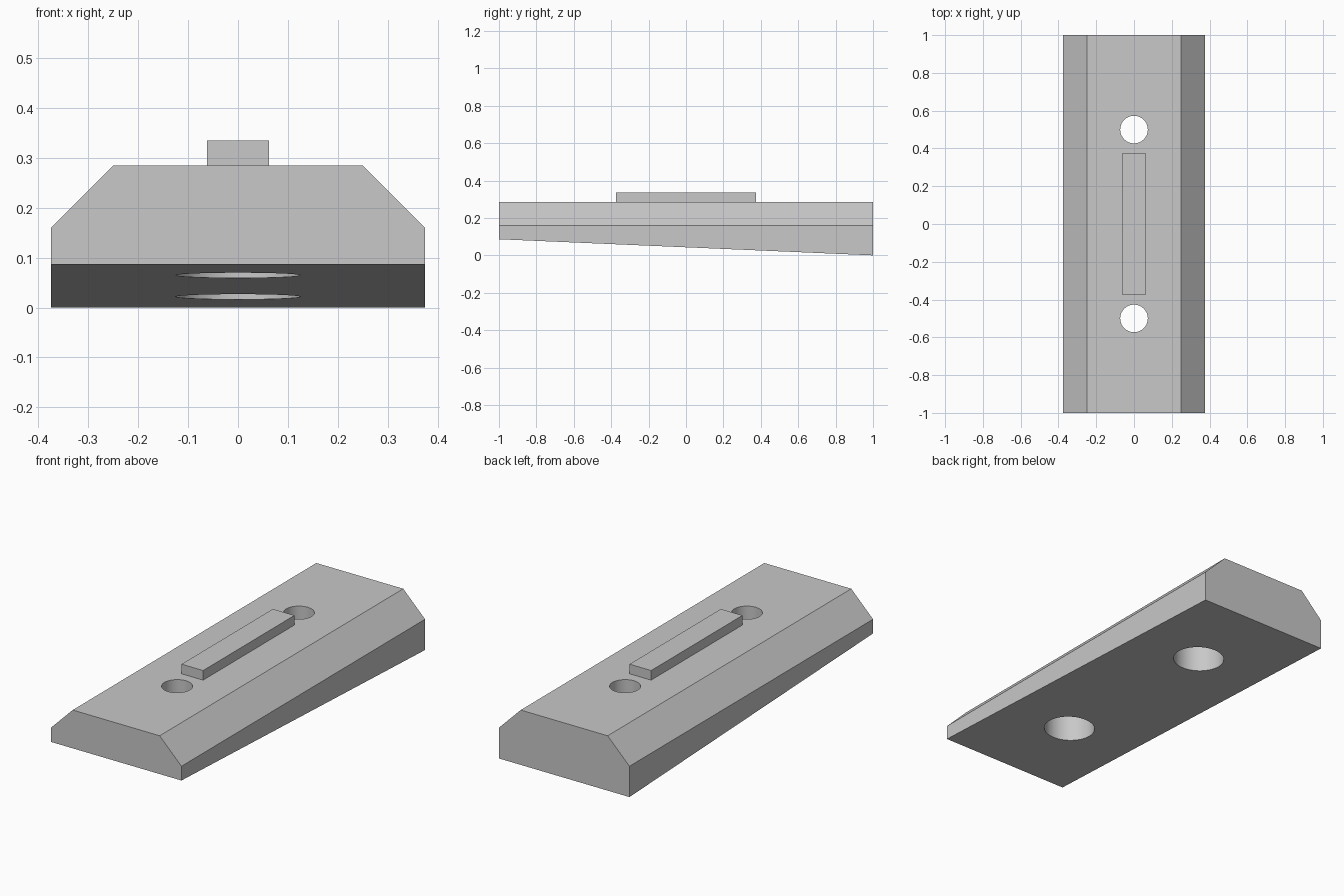
import bpy
import bmesh
from mathutils import Matrix, Vector

cube = bpy.data.objects.get("Cube")
if cube:
    bpy.data.objects.remove(cube, do_unlink=True)

TOP = 0.285      # height of the flat top
LEDGE = 0.205    # where the wide bolt recess meets the narrow hole

grey = bpy.data.materials.new("light_grey")
grey.use_nodes = True
colour = (0.58, 0.58, 0.58, 1)
grey.diffuse_color = colour
grey.node_tree.nodes["Principled BSDF"].inputs["Base Color"].default_value = colour


def make_object(name, bm):
    bmesh.ops.recalc_face_normals(bm, faces=bm.faces)
    mesh = bpy.data.meshes.new(name)
    bm.to_mesh(mesh)
    bm.free()
    mesh.materials.append(grey)
    obj = bpy.data.objects.new(name, mesh)
    bpy.context.collection.objects.link(obj)
    return obj


def add_cylinder(bm, radius, y, low, high):
    bmesh.ops.create_cone(
        bm, cap_ends=True, segments=64, radius1=radius, radius2=radius,
        depth=high - low, matrix=Matrix.Translation((0, y, (low + high) / 2)))


# Wedge block: chamfered profile extruded along y, underside sloping to the back
half = [(0.375, 0), (0.375, 0.16), (0.25, TOP)]
profile = half + [(-x, z) for x, z in reversed(half)]
bm = bmesh.new()
face = bm.faces.new([bm.verts.new((x, -1, z)) for x, z in profile])
extruded = bmesh.ops.extrude_face_region(bm, geom=[face], use_keep_orig=True)
new_verts = [g for g in extruded["geom"] if isinstance(g, bmesh.types.BMVert)]
bmesh.ops.translate(bm, verts=new_verts, vec=Vector((0, 2, 0)))
for v in bm.verts:
    if v.co.z < 0.01 and v.co.y < 0:
        v.co.z = 0.086
block = make_object("wedge_block", bm)

# Bolt holes: narrow through holes, then wide recesses from below
for name, radius, low, high in (("bolt_hole_cutter", 0.073, -0.1, 0.4),
                                ("recess_cutter", 0.125, -0.1, LEDGE)):
    bm = bmesh.new()
    for y in (-0.5, 0.5):
        add_cylinder(bm, radius, y, low, high)
    cutter = make_object(name, bm)
    cut = block.modifiers.new(name, 'BOOLEAN')
    cut.operation = 'DIFFERENCE'
    cut.solver = 'EXACT'
    cut.object = cutter
    bpy.ops.object.select_all(action='DESELECT')
    block.select_set(True)
    bpy.context.view_layer.objects.active = block
    bpy.ops.object.modifier_apply(modifier=cut.name)
    bpy.data.objects.remove(cutter, do_unlink=True)
bpy.ops.object.shade_smooth_by_angle(angle=0.5)

# Raised locating key on the top
bm = bmesh.new()
bmesh.ops.create_cube(bm, size=1)
bmesh.ops.scale(bm, verts=bm.verts, vec=(0.124, 0.75, 0.05))
bmesh.ops.translate(bm, verts=bm.verts, vec=(0, 0, TOP + 0.025))
make_object("locating_key", bm)
